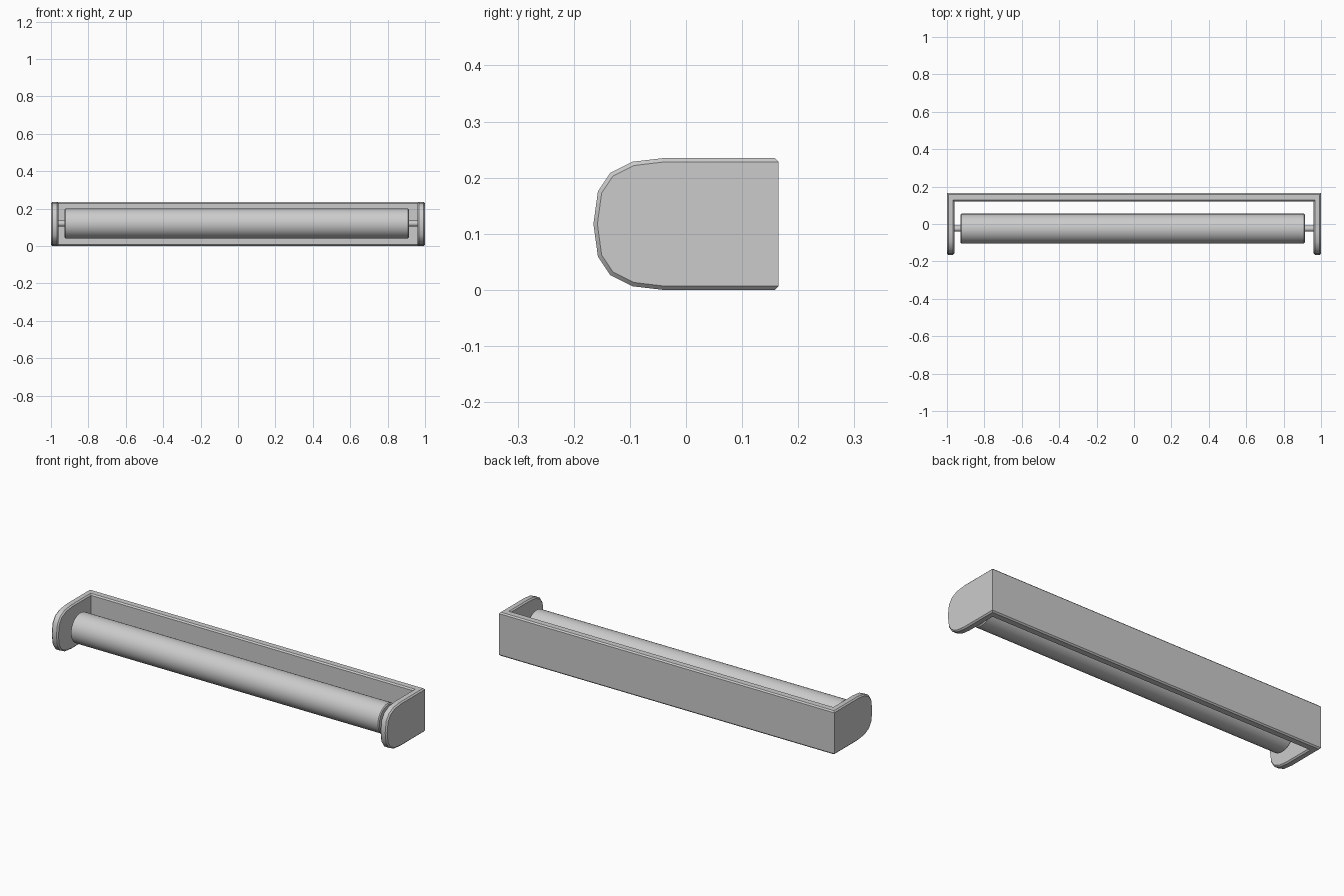
import bpy, bmesh, math

if "Cube" in bpy.data.objects:
    bpy.data.objects.remove(bpy.data.objects["Cube"])

ZC, HALF = 0.1175, 0.1175      # mid height, half height
BACK, INNER = 0.165, 0.12      # back and inner faces of the back panel
XO, XI = 1.0, 0.96             # outer and inner faces of the end plates


def smooth(obj, angle=35):
    bpy.ops.object.select_all(action='DESELECT')
    obj.select_set(True)
    bpy.context.view_layer.objects.active = obj
    bpy.ops.object.shade_smooth_by_angle(angle=math.radians(angle))


def finish(name, bm):
    bmesh.ops.recalc_face_normals(bm, faces=bm.faces)
    me = bpy.data.meshes.new(name)
    bm.to_mesh(me)
    bm.free()
    obj = bpy.data.objects.new(name, me)
    bpy.context.collection.objects.link(obj)
    smooth(obj)
    return obj


def rod(name, x0, x1, y, z, r, sides, bevel=0.0):
    bpy.ops.mesh.primitive_cylinder_add(vertices=sides, radius=r, depth=x1 - x0,
        location=((x0 + x1) / 2, y, z), rotation=(0, math.pi / 2, 0))
    obj = bpy.context.object
    obj.name = name
    if bevel:
        bm = bmesh.new()
        bm.from_mesh(obj.data)
        rims = [e for e in bm.edges if e.calc_face_angle(0) > 1.2]
        bmesh.ops.bevel(bm, geom=rims, offset=bevel, segments=1,
                        affect='EDGES', profile=0.5)
        bm.to_mesh(obj.data)
        bm.free()
    smooth(obj)
    return obj


# U-shaped bracket: back panel with two round-nosed end plates
quarter = [(-0.04, HALF), (-0.095, 0.111), (-0.135, 0.091), (-0.157, 0.058)]
nose = ([(y, ZC + h) for y, h in quarter] + [(-0.165, ZC)]
        + [(y, ZC - h) for y, h in reversed(quarter)])
bm = bmesh.new()
corners = []
for s in (-1, 1):
    rings = []
    for x, yb in ((XO, BACK), (XI, INNER)):
        pts = [(yb, 2 * HALF)] + nose + [(yb, 0)]
        ring = [bm.verts.new((s * x, y, z)) for y, z in pts]
        bm.faces.new(ring)
        rings.append(ring)
    o, i = rings
    for k in range(len(o) - 1):
        bm.faces.new((o[k], o[k + 1], i[k + 1], i[k]))
    corners.append((o[0], o[-1], i[-1], i[0]))
for k in range(4):
    a, b = corners
    bm.faces.new((a[k], a[k - 1], b[k - 1], b[k]))
bmesh.ops.recalc_face_normals(bm, faces=bm.faces)

# chamfer every rim, leaving the upright corners sharp
rims = [e for e in bm.edges if e.calc_face_angle(0) > 1.0
        and abs(e.verts[0].co.z - e.verts[1].co.z) < 0.2]
bmesh.ops.bevel(bm, geom=rims, offset=0.007, segments=1, affect='EDGES', profile=0.5)
finish("bracket", bm)

# Roller and the two pins that carry it
rod("roller", -0.927, 0.913, -0.025, 0.12, 0.08, 32, 0.005)
for side, x0, x1 in (("left", -0.965, -0.92), ("right", 0.905, 0.965)):
    rod("pin_" + side, x0, x1, -0.025, 0.12, 0.016, 12)
